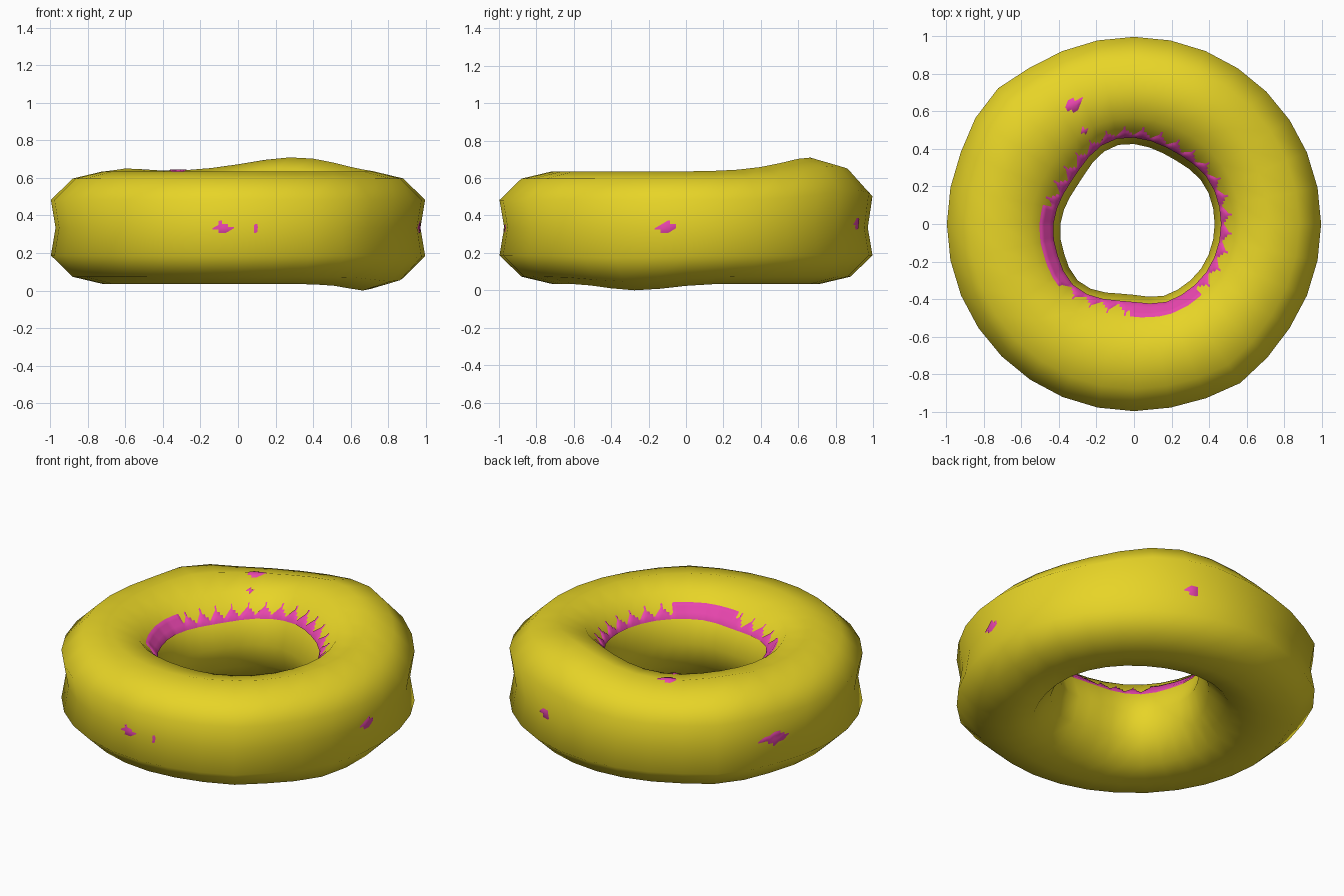
import bpy, math
from mathutils import Vector

if "Cube" in bpy.data.objects:
    bpy.data.objects.remove(bpy.data.objects["Cube"])

NU, NV = 32, 12                     # segments around the ring / around the tube
ZC = 0.335                          # height of the tube centre

# half profile of the tube: (radius, height above centre), outside to inside
HALF = [(0.972, 0), (0.997, 0.148), (0.88, 0.262), (0.72, 0.30),
        (0.56, 0.262), (0.455, 0.15), (0, 0)]
# hole radius by angle in degrees
HOLE = [(0, .43), (25, .43), (60, .405), (100, .43), (145, .365), (195, .40),
        (225, .425), (265, .375), (300, .42), (330, .43), (360, .43)]


def angle_gap(a, b):
    return abs((a - b + 180) % 360 - 180)


def hole_radius(deg):
    for (a, ra), (b, rb) in zip(HOLE, HOLE[1:]):
        if a <= deg <= b:
            t = (deg - a) / (b - a)
            t = t * t * (3 - 2 * t)
            return ra + (rb - ra) * t
    return 0.42


def bump(x, y, cx, cy, amount, width):
    return amount * math.exp(-((x - cx) ** 2 + (y - cy) ** 2) / (2 * width ** 2))


def dough_point(i, j):
    deg = (360 * i / NU) % 360
    phi = math.radians(deg)
    k = j if j <= NV // 2 else NV - j
    r, h = HALF[k]
    hole = hole_radius(deg)
    if k == 6:
        r = hole
    elif k == 5:
        r += (hole - 0.41) * 0.9
    elif k == 4:
        r += (hole - 0.41) * 0.4
    if k < 3:                       # slight bulges on the outer wall
        for a, amt in ((139, .03), (-56, .022)):
            r += amt * math.exp(-(angle_gap(deg, a) / 11) ** 2)
    x, y = r * math.cos(phi), r * math.sin(phi)
    if j > 6:
        z = ZC - h + bump(x, y, .68, -.27, -.035, .18)
    else:
        z = ZC + h
        if k not in (0, 6):
            z += bump(x, y, .32, .70, .076, .27) + bump(x, y, -.68, .5, .025, .13)
    return Vector((x, y, z))


def make_object(name, verts, faces, color):
    mesh = bpy.data.meshes.new(name)
    mesh.from_pydata(verts, [], faces)
    mesh.update()
    for p in mesh.polygons:
        p.use_smooth = True
    mat = bpy.data.materials.new(name + "_color")
    mat.diffuse_color = color
    mat.use_nodes = True
    mat.node_tree.nodes["Principled BSDF"].inputs["Base Color"].default_value = mat.diffuse_color
    mesh.materials.append(mat)
    ob = bpy.data.objects.new(name, mesh)
    bpy.context.collection.objects.link(ob)
    return ob


# dough ring
grid = [[dough_point(i, j) for j in range(NV)] for i in range(NU)]
verts = [p for row in grid for p in row]
faces = [(i * NV + j, (i + 1) % NU * NV + j,
          (i + 1) % NU * NV + (j + 1) % NV, i * NV + (j + 1) % NV)
         for i in range(NU) for j in range(NV)]
make_object("dough", verts, faces, (0.80, 0.66, 0.02, 1))

# icing shell: follows the dough just under its surface and pokes through in places
# patches: ring angle, tube step, half width in degrees, half height in steps
PATCHES = [(265, 0, 3.5, .3), (276, 0, 1.2, .25), (354, 0, 4, .25), (70, 0.1, 3, .25),
           (156, 0, 7, .3), (117, 3, 5, .3), (118, 4, 3, .2), (-63, 1.3, 1, .1)]
IU, IV, VMIN, VMAX = 192, 44, -0.4, 5.1


def icing_point(a, b):
    u = a * NU / IU
    deg = 360 * a / IU
    v = VMIN + (VMAX - VMIN) * b / IV
    i, j = int(u), math.floor(v)
    s, t = u - i, v - j
    g = lambda m, n: grid[m % NU][n % NV]
    p = (g(i, j) * (1 - s) + g(i + 1, j) * s) * (1 - t) + \
        (g(i, j + 1) * (1 - s) + g(i + 1, j + 1) * s) * t
    lift = -0.012
    # scalloped band along the inner rim, unbroken on two stretches
    solid = 168 < deg < 218 or 268 < deg < 315
    top = 4.45 if solid else 4.45 + 0.5 * abs((a % 6) - 3) / 3
    if v > top:
        lift = 0.006
    for pa, pv, wa, wv in PATCHES:
        if (angle_gap(deg, pa) / wa) + abs(v - pv) / wv < 1:
            lift = 0.005
    phi = math.radians(deg)
    core = Vector((0.7 * math.cos(phi), 0.7 * math.sin(phi), ZC))
    return p + (p - core).normalized() * lift


W = IV + 1
verts = [icing_point(a, b) for a in range(IU) for b in range(W)]
faces = [(a * W + b, (a + 1) % IU * W + b, (a + 1) % IU * W + b + 1, a * W + b + 1)
         for a in range(IU) for b in range(IV)]
make_object("icing", verts, faces, (0.80, 0.06, 0.42, 1))
